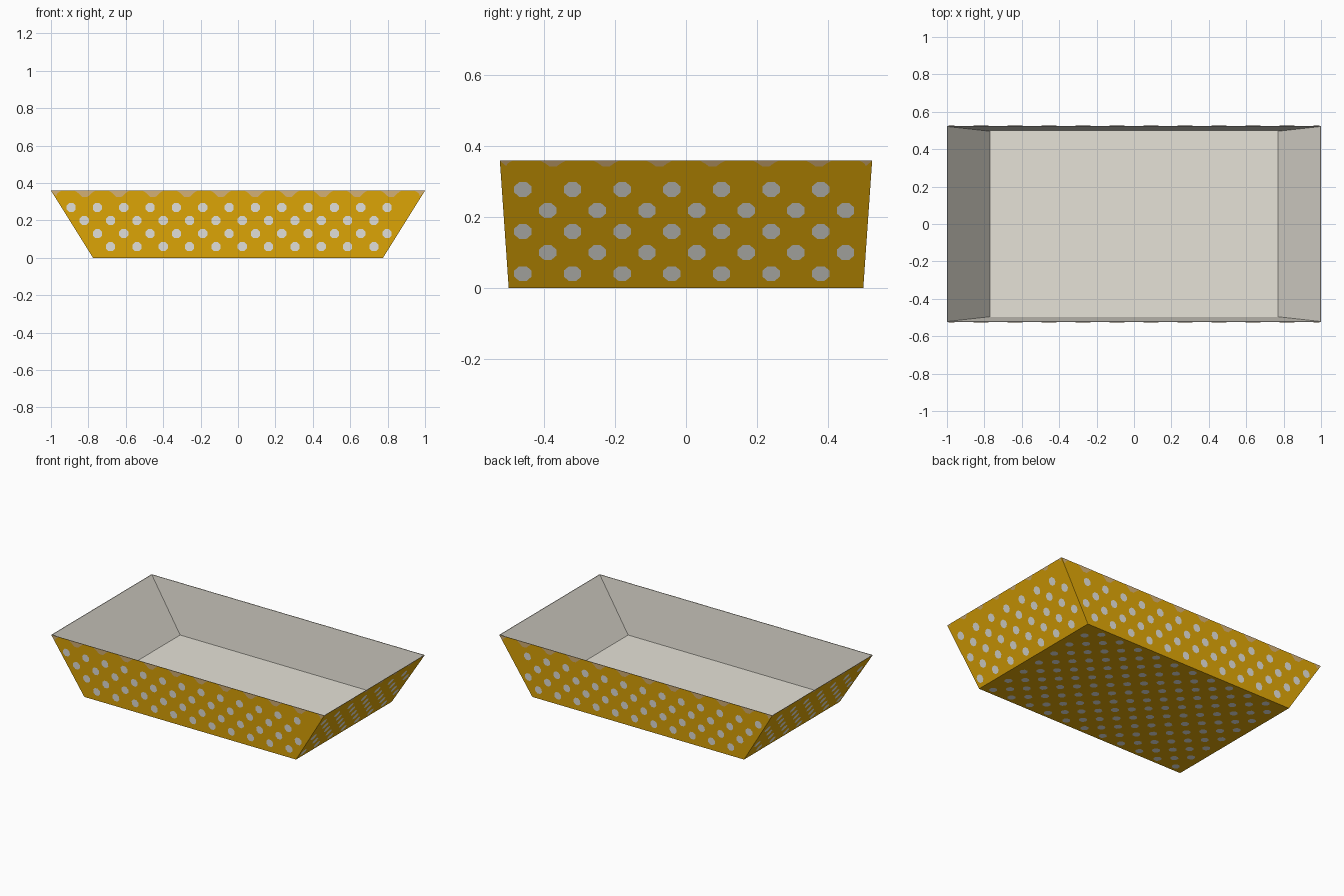
import bpy, bmesh, math
from mathutils import Vector

if "Cube" in bpy.data.objects:
    bpy.data.objects.remove(bpy.data.objects["Cube"])

BX, BY, TX, TY, H, T = 0.775, 0.5, 1.0, 0.525, 0.36, 0.004
FLOOR = 0.03


def material(name, col):
    m = bpy.data.materials.new(name)
    m.diffuse_color = (*col, 1)
    m.use_nodes = True
    m.node_tree.nodes["Principled BSDF"].inputs["Base Color"].default_value = m.diffuse_color
    return m


gold = material("gold", (0.77, 0.40, 0.002))
grey = material("dot grey", (0.80, 0.79, 0.74))
lining = material("lining grey", (0.79, 0.76, 0.68))
tan = material("rim tan", (0.70, 0.46, 0.19))


def finish(bm, name, mats):
    me = bpy.data.meshes.new(name)
    bm.to_mesh(me)
    bm.free()
    for m in mats:
        me.materials.append(m)
    ob = bpy.data.objects.new(name, me)
    bpy.context.collection.objects.link(ob)
    return ob


# Tray shell: outer rings, rim and inner rings
bm = bmesh.new()


def ring(x, y, z):
    return [bm.verts.new((sx * x, sy * y, z)) for sx, sy in ((-1, -1), (1, -1), (1, 1), (-1, 1))]


rings = [ring(BX, BY, 0), ring(TX, TY, H), ring(TX - T, TY - T, H), ring(BX - T, BY - T, FLOOR)]
for k in range(3):
    a, b = rings[k], rings[k + 1]
    for i in range(4):
        j = (i + 1) % 4
        f = bm.faces.new((a[i], a[j], b[j], b[i]))
        f.material_index = 0 if k == 0 else 1
bm.faces.new(rings[0][::-1])
bm.faces.new(rings[3]).material_index = 1
finish(bm, "tray_shell", [gold, lining])


def plate(bm, frame, pts):
    # flat plate just above a panel, wound to face outward
    o, u, v = frame
    n = u.cross(v)
    f = bm.faces.new([bm.verts.new(o + u * a + v * b + n * 0.001) for a, b in pts])
    f.normal_update()
    if f.normal.dot(n) < 0:
        f.normal_flip()


def dots(bm, frame, rows, half, step=0.1408, r=0.0265, flip=1):
    # staggered rows of octagon dots; rows = (height, phase)
    for v, phase in rows:
        for k in range(-12, 13):
            u = phase + k * step
            if abs(u) + r <= half(v) and u < 0.83:
                plate(bm, frame, [(flip * u + r * math.cos((i + .5) * math.pi / 4),
                                   v + r * math.sin((i + .5) * math.pi / 4)) for i in range(8)])


def scallops(bm, frame, top, half, count, w, d):
    # scalloped trim hanging from the rim, halved at the corners
    for k in range(count + 1):
        u = -half + 2 * half * k / count
        right = [(w, 0), (w * .6, -d * .45), (w * .25, -d)]
        left = [(-a, b) for a, b in reversed(right)]
        if k == 0:
            pts = [(0, 0), (w * .5, -d * .9)] + right[1::-1]
        elif k == count:
            pts = [(0, 0), (-w * .5, -d * .9)] + left[1:]
        else:
            pts = right + left
        plate(bm, frame, [(u + a, top + b) for a, b in pts])


dot_bm, trim_bm = bmesh.new(), bmesh.new()
LF, LS = math.hypot(H, TY - BY), math.hypot(H, TX - BX)
for s in (1, -1):
    # front and back panels
    fr = (Vector((0, -s * BY, 0)), Vector((s, 0, 0)), Vector((0, -s * (TY - BY), H)).normalized())
    dots(dot_bm, fr, [(0.06 + 0.07 * i, 0.0228 if i % 2 == 0 else -0.0476) for i in range(4)],
         lambda v: BX + (TX - BX) * v / LF, flip=s)
    scallops(trim_bm, fr, LF, TX, 11, 0.056, 0.034)
    # side panels
    sd = (Vector((s * BX, 0, 0)), Vector((0, s, 0)), Vector((s * (TX - BX), 0, H)).normalized())
    dots(dot_bm, sd, [(0.049 + 0.07 * i, -0.04 if i % 2 == 0 else 0.03) for i in range(5)],
         lambda v: BY + (TY - BY) * v / LS, 0.14, flip=s)
    scallops(trim_bm, sd, LS, TY, 7, 0.036, 0.02)
# underside
under = (Vector((0, 0, 0)), Vector((1, 0, 0)), Vector((0, -1, 0)))
dots(dot_bm, under, [(-0.455 + 0.07 * i, 0.0 if i % 2 else 0.07) for i in range(14)], lambda v: BX, r=0.025)
finish(dot_bm, "polka_dots", [grey])
finish(trim_bm, "rim_scallops", [tan])
